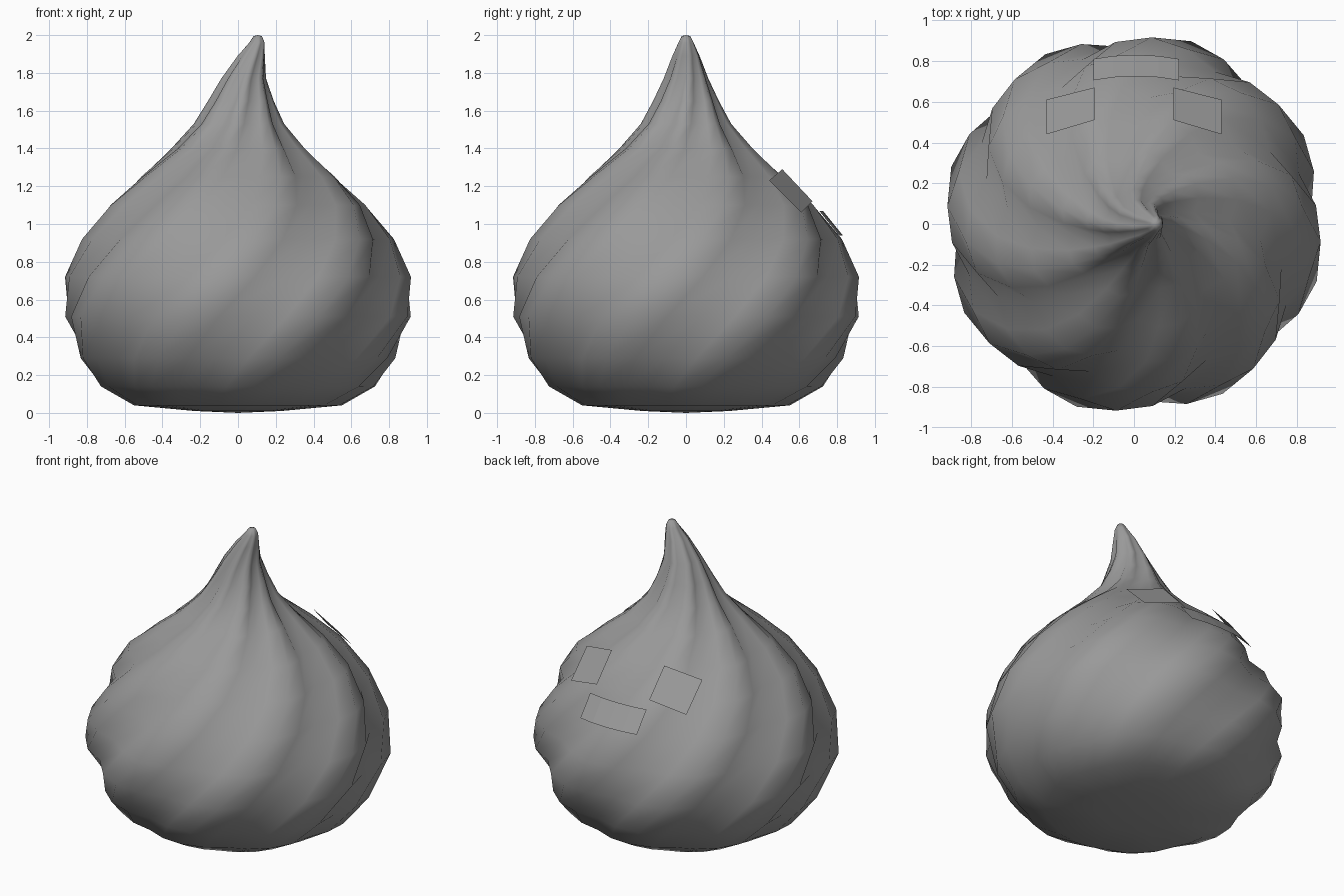
import bpy, bmesh, math

if "Cube" in bpy.data.objects:
    bpy.data.objects.remove(bpy.data.objects["Cube"], do_unlink=True)


def make_material(name, value):
    mat = bpy.data.materials.new(name)
    mat.use_nodes = True
    colour = (value, value, value, 1)
    mat.diffuse_color = colour
    mat.node_tree.nodes["Principled BSDF"].inputs["Base Color"].default_value = colour
    return mat


GREY = make_material("soft grey", 0.32)


def make_object(name, bm):
    mesh = bpy.data.meshes.new(name)
    bm.to_mesh(mesh)
    bm.free()
    mesh.materials.append(GREY)
    obj = bpy.data.objects.new(name, mesh)
    bpy.context.collection.objects.link(obj)
    return obj


# Swirled body: height, outer radius, sideways lean, groove depth
SIDES, LOBE = 32, 4
PROFILE = [
    (0.01, 0.23, 0, 0.02), (0.04, 0.55, 0, 0.03), (0.14, 0.73, 0, 0.05),
    (0.29, 0.85, 0, 0.06), (0.51, 0.94, 0, 0.07), (0.72, 0.92, 0, 0.08),
    (0.92, 0.83, 0, 0.09), (1.1, 0.70, 0, 0.11), (1.25, 0.54, 0, 0.13),
    (1.4, 0.36, 0, 0.16), (1.53, 0.24, 0.005, 0.18), (1.65, 0.175, 0.015, 0.18),
    (1.77, 0.12, 0.03, 0.18), (1.89, 0.075, 0.07, 0.14),
    (1.96, 0.042, 0.1, 0.08), (1.995, 0.022, 0.105, 0),
]
GROOVE = (1, 0.3, 0, 0.3)

bm = bmesh.new()
rings = []
for z, radius, lean, depth in PROFILE:
    twist = math.radians(4.5 + 57 * (z - 0.5))
    ring = []
    for i in range(SIDES):
        a = math.tau * i / SIDES + twist
        r = radius * (1 - depth * GROOVE[i % LOBE])
        ring.append(bm.verts.new((lean + r * math.cos(a), r * math.sin(a), z)))
    rings.append(ring)
for low, high in zip(rings, rings[1:]):
    for i in range(SIDES):
        j = (i + 1) % SIDES
        bm.faces.new((low[i], low[j], high[j], high[i]))

# Close the base and the tip
base = bm.verts.new((0, 0, 0))
tip = bm.verts.new((0.105, 0, 2))
for i in range(SIDES):
    j = (i + 1) % SIDES
    bm.faces.new((base, rings[0][j], rings[0][i]))
    bm.faces.new((tip, rings[-1][i], rings[-1][j]))
for face in bm.faces:
    face.smooth = True
make_object("swirled_body", bm)


# Face plates: thin strips between an upper and a lower edge
def plate(name, upper, lower):
    bm = bmesh.new()
    top = [bm.verts.new(p) for p in upper]
    bottom = [bm.verts.new(p) for p in lower]
    for i in range(len(top) - 1):
        bm.faces.new((top[i], top[i + 1], bottom[i + 1], bottom[i]))
    bm.normal_update()
    if sum(f.normal.y for f in bm.faces) < 0:
        bmesh.ops.reverse_faces(bm, faces=bm.faces[:])
    return make_object(name, bm)


for name, side in (("left_eye", 1), ("right_eye", -1)):
    plate(name,
          [(side * 0.195, 0.51, 1.29), (side * 0.43, 0.44, 1.23)],
          [(side * 0.195, 0.67, 1.12), (side * 0.43, 0.61, 1.06)])

# Mouth, bowed gently around the body
xs = (-0.2, -0.1, 0.01, 0.12, 0.22)
bow = (0, 0.015, 0.02, 0.015, 0)
plate("mouth",
      [(x, 0.705 + b, 1.07) for x, b in zip(xs, bow)],
      [(x, 0.81 + b, 0.94) for x, b in zip(xs, bow)])
